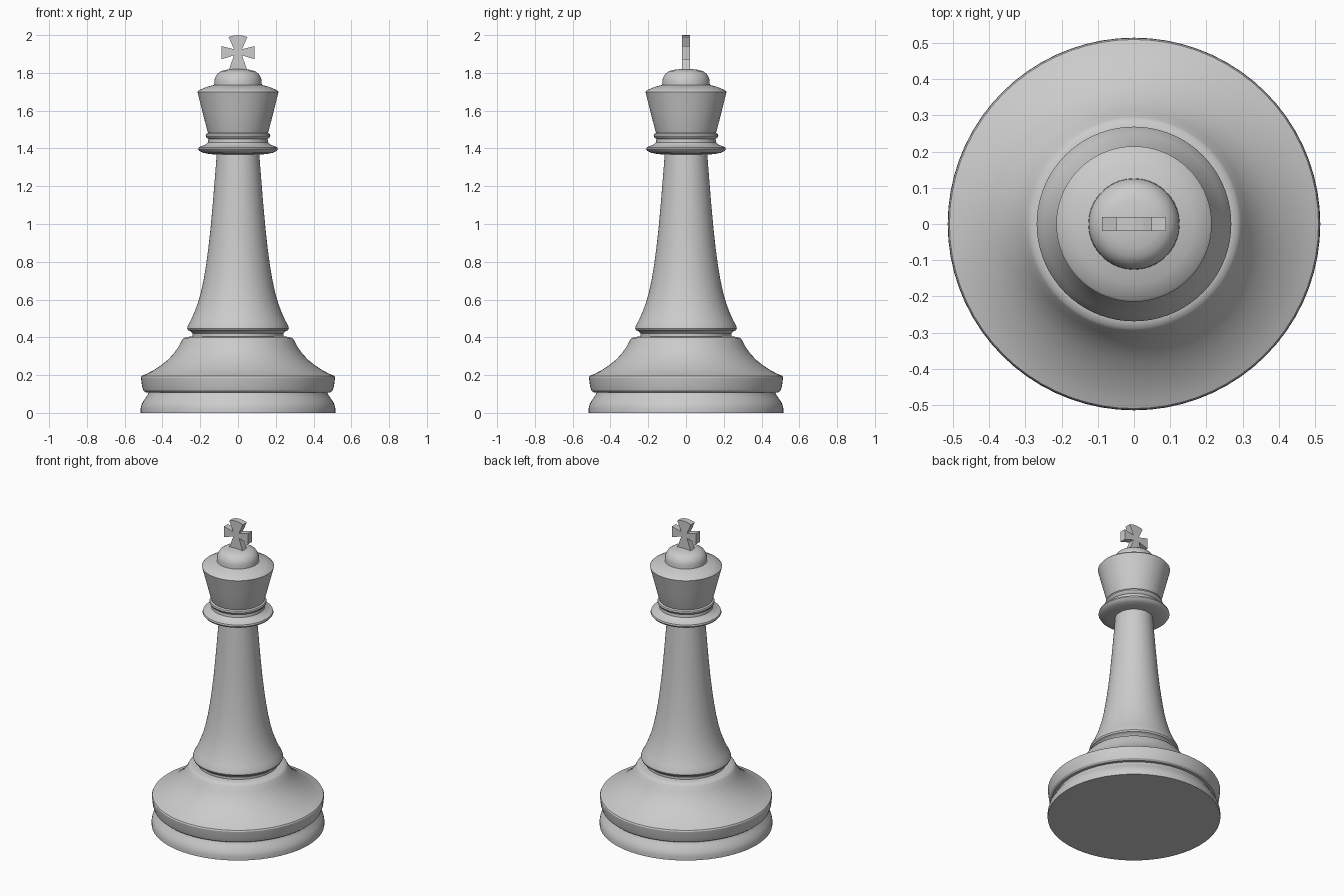
import bpy
import bmesh
import math

SEGMENTS = 72


def finish(name, bm, smooth=True):
    bmesh.ops.recalc_face_normals(bm, faces=bm.faces)
    mesh = bpy.data.meshes.new(name)
    bm.to_mesh(mesh)
    bm.free()
    obj = bpy.data.objects.new(name, mesh)
    bpy.context.collection.objects.link(obj)
    if smooth:
        bpy.ops.object.select_all(action='DESELECT')
        bpy.context.view_layer.objects.active = obj
        obj.select_set(True)
        bpy.ops.object.shade_smooth_by_angle(angle=math.radians(32))
    return obj


def lathe(name, profile):
    """Revolve (radius, height) points around z; neighbouring parts share end rings."""
    bm = bmesh.new()
    verts = [bm.verts.new((r, 0, z)) for r, z in profile]
    edges = [bm.edges.new(pair) for pair in zip(verts, verts[1:])]
    bmesh.ops.spin(bm, geom=verts + edges, cent=(0, 0, 0), axis=(0, 0, 1),
                   angle=math.tau, steps=SEGMENTS, use_duplicate=False)
    bmesh.ops.remove_doubles(bm, verts=bm.verts, dist=0.0002)
    return finish(name, bm)


# Foot with a groove below the rim
lathe("foot", [(0, 0), (0.515, 0), (0.515, 0.025), (0.511, 0.043), (0.501, 0.063),
               (0.486, 0.084), (0.476, 0.1), (0.474, 0.108)])

# Rim and concave skirt
lathe("skirt", [(0.474, 0.108), (0.49, 0.109), (0.501, 0.118), (0.508, 0.14),
                (0.514, 0.188), (0.51, 0.196), (0.485, 0.206), (0.45, 0.224),
                (0.41, 0.25), (0.37, 0.282), (0.337, 0.318), (0.312, 0.355),
                (0.296, 0.386), (0.288, 0.396), (0.272, 0.402), (0.24, 0.405)])

# Tapering stem with its lower bead
lathe("stem", [(0.24, 0.405), (0.24, 0.42), (0.25, 0.432), (0.265, 0.438),
               (0.269, 0.448), (0.265, 0.463), (0.25, 0.49), (0.232, 0.53),
               (0.213, 0.58), (0.196, 0.64), (0.181, 0.71), (0.168, 0.79),
               (0.156, 0.88), (0.145, 0.98), (0.135, 1.09), (0.126, 1.2),
               (0.118, 1.3), (0.113, 1.368)])

# Collar disc and small neck ring
lathe("collar", [(0.113, 1.368), (0.15, 1.37), (0.185, 1.377), (0.204, 1.386),
                 (0.211, 1.396), (0.208, 1.406), (0.19, 1.413), (0.17, 1.421),
                 (0.159, 1.432), (0.157, 1.45), (0.166, 1.457), (0.171, 1.467),
                 (0.168, 1.477), (0.158, 1.482)])

# Flared crown
lathe("crown", [(0.158, 1.482), (0.163, 1.495), (0.187, 1.59), (0.215, 1.7),
                (0.208, 1.708), (0.165, 1.726), (0.126, 1.736)])

# Domed cap
lathe("dome", [(0.126, 1.736), (0.125, 1.76), (0.12, 1.778), (0.108, 1.796),
               (0.09, 1.809), (0.065, 1.816), (0.03, 1.82), (0, 1.821)])

# Cross with four flared arms, extruded through y
half = [(0.05, 1.812), (0.021, 1.893), (0.088, 1.872), (0.088, 1.942),
        (0.021, 1.925), (0.05, 1.99), (0.026, 1.997)]
outline = half + [(0, 2.0)] + [(-x, z) for x, z in reversed(half)]
bm = bmesh.new()
face = bm.faces.new([bm.verts.new((x, -0.02, z)) for x, z in outline])
new = bmesh.ops.extrude_face_region(bm, geom=[face], use_keep_orig=True)
bmesh.ops.translate(bm, vec=(0, 0.04, 0),
                    verts=[v for v in new["geom"] if isinstance(v, bmesh.types.BMVert)])
finish("cross", bm, smooth=False)
